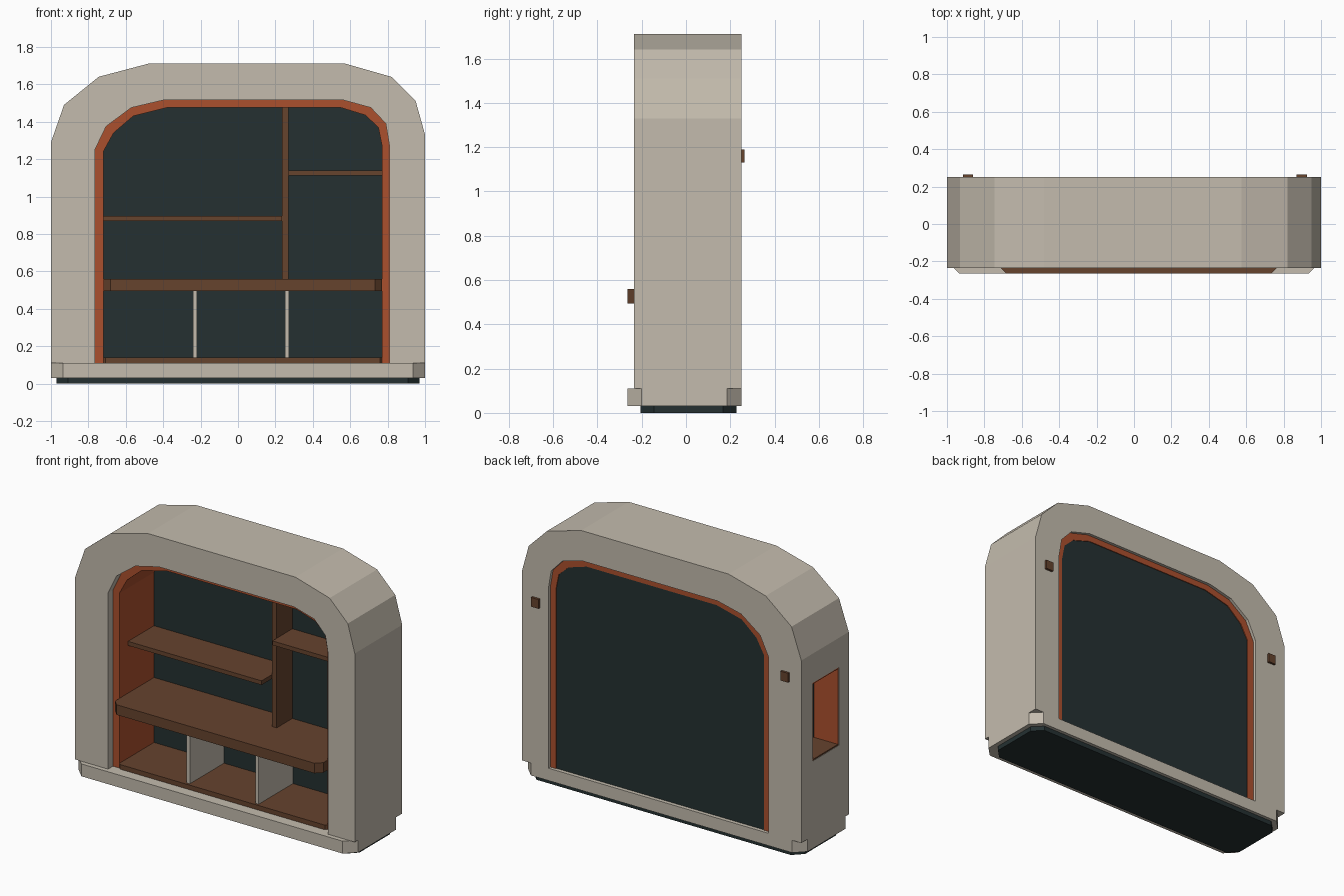
import bpy, bmesh
from mathutils import Vector

if "Cube" in bpy.data.objects:
    bpy.data.objects.remove(bpy.data.objects["Cube"])


def material(name, rgb):
    m = bpy.data.materials.new(name)
    m.use_nodes = True
    m.diffuse_color = (*rgb, 1)
    bsdf = next(n for n in m.node_tree.nodes if n.type == "BSDF_PRINCIPLED")
    bsdf.inputs["Base Color"].default_value = (*rgb, 1)
    return m


STONE = material("warm_grey", (0.55, 0.50, 0.42))
ORANGE = material("burnt_orange", (0.41, 0.08, 0.027))
WOOD = material("brown_wood", (0.133, 0.056, 0.027))
DARK = material("dark_teal", (0.018, 0.03, 0.031))


def prism(name, outline, lo, hi, mat, upright=True):
    """Extrude an outline along y (upright) or along z (lying flat)."""
    def place(a, b, t):
        return Vector((a, t, b)) if upright else Vector((a, b, t))
    bm = bmesh.new()
    face = bm.faces.new([bm.verts.new(place(a, b, lo)) for a, b in outline])
    new = bmesh.ops.extrude_face_region(bm, geom=[face])["geom"]
    bmesh.ops.translate(bm, vec=place(0, 0, hi - lo),
                        verts=[v for v in new if isinstance(v, bmesh.types.BMVert)])
    bmesh.ops.recalc_face_normals(bm, faces=bm.faces)
    mesh = bpy.data.meshes.new(name)
    bm.to_mesh(mesh)
    bm.free()
    ob = bpy.data.objects.new(name, mesh)
    bpy.context.collection.objects.link(ob)
    mesh.materials.append(mat)
    return ob


def slab(name, x, y, z, mat, front=0, back=0):
    """Box with optional cut corners at the front and back."""
    (x0, x1), (y0, y1) = x, y
    pts = [(x0, y0 + front), (x0 + front, y0), (x1 - front, y0), (x1, y0 + front),
           (x1, y1 - back), (x1 - back, y1), (x0 + back, y1), (x0, y1 - back)]
    return prism(name, list(dict.fromkeys(pts)), *z, mat, upright=False)


# Arch outlines, from the foot of one side over to the other
SILL = 0.11
outer = [(-1, SILL), (-1, 1.29), (-0.93, 1.49), (-0.745, 1.64), (-0.48, 1.71),
         (0.575, 1.71), (0.82, 1.64), (0.95, 1.51), (1, 1.33), (1, SILL)]
opening = [(-0.765, SILL), (-0.765, 1.25), (-0.705, 1.375), (-0.57, 1.475), (-0.4, 1.515),
           (0.565, 1.515), (0.71, 1.475), (0.79, 1.39), (0.81, 1.27), (0.81, SILL)]
inner = [(-0.72, SILL), (-0.72, 1.24), (-0.665, 1.34), (-0.56, 1.43), (-0.38, 1.475),
         (0.55, 1.475), (0.68, 1.435), (0.75, 1.37), (0.77, 1.27), (0.77, SILL)]

# Shell, lining and back
shell = prism("shell", outer + opening[::-1], -0.235, 0.25, STONE)
prism("lining", opening + inner[::-1], -0.185, 0.23, ORANGE)
prism("back_panel", inner, 0.17, 0.225, DARK)

# Plinth and recessed foot
slab("plinth", (-1, 1), (-0.265, 0.25), (0.03, SILL), STONE, 0.065, 0.065)
slab("foot", (-0.97, 0.97), (-0.205, 0.228), (0, 0.03), DARK, 0.06, 0.06)

# Shelves and boards
slab("floor_board", (-0.72, 0.77), (-0.195, 0.18), (SILL, 0.14), WOOD, 0.012)
slab("counter", (-0.72, 0.77), (-0.265, 0.18), (0.495, 0.56), WOOD, 0.037)
slab("long_shelf", (-0.72, 0.235), (-0.095, 0.18), (0.868, 0.895), WOOD)
slab("short_shelf", (0.27, 0.77), (-0.035, 0.18), (1.113, 1.14), WOOD)
slab("upright_board", (0.235, 0.27), (0.01, 0.18), (0.56, 1.475), WOOD)
for i, x in enumerate((-0.23, 0.263)):
    slab(f"partition_{i + 1}", (x - 0.011, x + 0.011), (-0.18, 0.18), (0.14, 0.495), STONE)

# Wall brackets on the back
for side, x in (("right", -0.888), ("left", 0.897)):
    slab(f"bracket_{side}", (x - 0.027, x + 0.027), (0.25, 0.265), (1.13, 1.19), WOOD)

# Side niche: hole in the shell, lined with thin boards
Y, Z0, Z1, DEEP, T = 0.135, 0.595, 1.1, -0.815, 0.009
cutter = slab("niche_cutter", (-1.1, DEEP), (-Y, Y), (Z0, Z1), STONE)
cutter.hide_render = True
cutter.hide_viewport = True
cutter.display_type = "WIRE"
cut = shell.modifiers.new("niche", "BOOLEAN")
cut.operation = "DIFFERENCE"
cut.solver = "EXACT"
cut.object = cutter
FACE = (-0.998, DEEP)
slab("niche_floor", FACE, (-Y, Y), (Z0, Z0 + T), WOOD)
slab("niche_top", FACE, (-Y, Y), (Z1 - T, Z1), ORANGE)
slab("niche_front_side", FACE, (-Y, T - Y), (Z0 + T, Z1 - T), ORANGE)
slab("niche_back_side", FACE, (Y - T, Y), (Z0 + T, Z1 - T), ORANGE)
slab("niche_back", (DEEP - T, DEEP), (T - Y, Y - T), (Z0 + T, Z1 - T), DARK).location.x = -T
bpy.data.objects["niche_back"].location.x = T * -0.2
